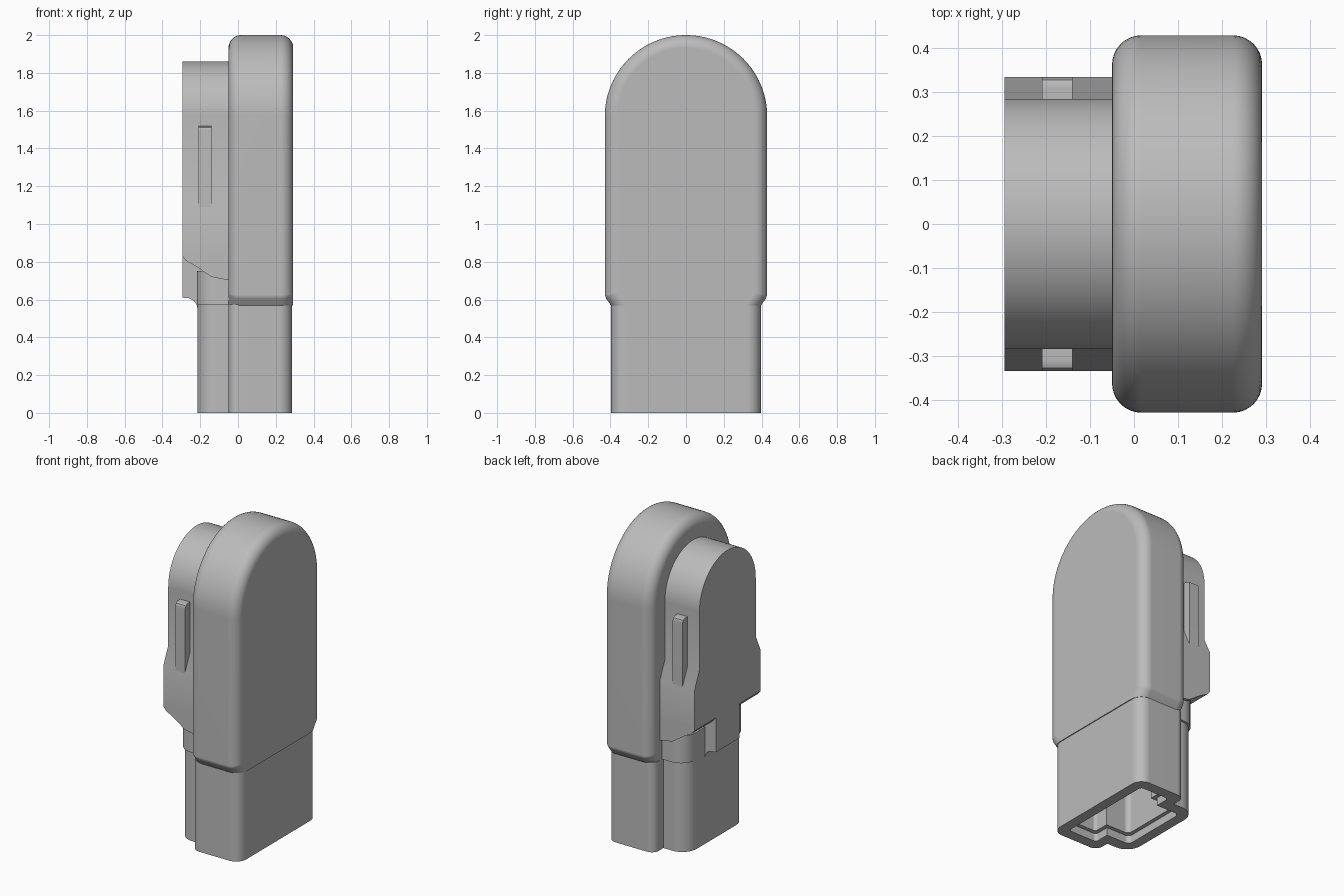
import bpy, bmesh
from math import sin, cos, pi
from mathutils import Vector

cube = bpy.data.objects.get("Cube")
if cube:
    bpy.data.objects.remove(cube, do_unlink=True)

gray = bpy.data.materials.new("plain_gray")
gray.use_nodes = True
gray.diffuse_color = (0.5, 0.5, 0.5, 1)
gray.node_tree.nodes["Principled BSDF"].inputs["Base Color"].default_value = (0.5, 0.5, 0.5, 1)


def prism(name, outline, axis, lo, hi, bevel=0, keep_below=0):
    """Extrude a 2D outline along an axis; optionally round its end rims."""
    place = {"x": lambda a, b, d: (d, a, b),
             "y": lambda a, b, d: (a, d, b),
             "z": lambda a, b, d: (a, b, d)}[axis]
    bm = bmesh.new()
    rings = [[bm.verts.new(place(a, b, d)) for a, b in outline] for d in (lo, hi)]
    n = len(outline)
    caps = [bm.faces.new(r) for r in rings]
    for i in range(n):
        j = (i + 1) % n
        bm.faces.new((rings[0][i], rings[0][j], rings[1][j], rings[1][i]))
    bmesh.ops.recalc_face_normals(bm, faces=bm.faces)
    if bevel:
        rims = [e for f in caps for e in f.edges
                if max(v.co.z for v in e.verts) > keep_below]
        bmesh.ops.bevel(bm, geom=rims, offset=bevel, offset_type="OFFSET",
                        segments=8, profile=0.5, affect="EDGES", clamp_overlap=True)
    mesh = bpy.data.meshes.new(name)
    bm.to_mesh(mesh)
    bm.free()
    mesh.materials.append(gray)
    obj = bpy.data.objects.new(name, mesh)
    bpy.context.collection.objects.link(obj)
    return obj


def arch(radius, top, lower):
    """Symmetric (y, z) outline: round top over the given right-hand points."""
    n = 48
    curve = [(radius * cos(pi * i / n), top - radius + radius * sin(pi * i / n))
             for i in range(n + 1)]
    return curve + [(-y, z) for y, z in lower] + lower[::-1]


def footprint(half, x0, x1, r0, r1):
    """(x, y) rectangle with its own corner radius at each x end."""
    pts = []
    for cx, cy, r, start in ((x1 - r1, half - r1, r1, 0), (x0 + r0, half - r0, r0, 1),
                             (x0 + r0, r0 - half, r0, 2), (x1 - r1, r1 - half, r1, 3)):
        steps = 8 if r else 0
        for i in range(steps + 1):
            a = pi / 2 * (start + (i / steps if steps else 0))
            pts.append((cx + r * cos(a), cy + r * sin(a)))
    return pts


# Large rounded head with a tapered lower edge
head = prism("head_cover",
             arch(0.43, 2.0, [(0.43, 0.625), (0.423, 0.605), (0.396, 0.568)]),
             "x", -0.05, 0.292, bevel=0.08, keep_below=0.57)

# Smaller rear block that flares out to side wings
rear = prism("rear_block",
             arch(0.285, 1.86, [(0.285, 1.2), (0.335, 1.09), (0.335, 0.83)]),
             "x", -0.295, -0.04)
underside = prism("wing_underside",
                  [(-0.295, 0.86), (-0.295, 0.83), (-0.275, 0.805), (-0.22, 0.775),
                   (-0.17, 0.74), (-0.14, 0.72), (-0.04, 0.70), (-0.04, 0.86)],
                  "y", -0.335, 0.335)
tab = prism("rear_tab",
            [(-0.295, 0.86), (-0.295, 0.61), (-0.26, 0.607), (-0.235, 0.595),
             (-0.22, 0.575), (-0.214, 0.55), (-0.18, 0.55), (-0.18, 0.86)],
            "y", -0.12, 0.12)
ribs = prism("side_ribs",
             [(0.335, 1.08), (0.335, 1.495), (0.328, 1.512), (0.31, 1.52),
              (-0.31, 1.52), (-0.328, 1.512), (-0.335, 1.495), (-0.335, 1.08)],
             "x", -0.21, -0.14)
neck = prism("rear_neck", footprint(0.315, -0.217, 0, 0.1, 0), "z", 0.575, 0.75)

# Hollow lower sleeve, front and rear halves
front_sleeve = prism("front_sleeve", footprint(0.396, -0.05, 0.286, 0.05, 0.07), "z", 0, 0.575)
rear_sleeve = prism("rear_sleeve", footprint(0.30, -0.215, 0, 0.1, 0), "z", 0, 0.575)

# Stepped socket cut up into the sleeve
cutters = []
for inset, depth in ((0, 0.05), (0.025, 0.5)):
    cutters.append(prism("front_socket_cutter",
                         footprint(0.325 - inset, 0.015 + inset, 0.22 - inset, 0.02, 0.02),
                         "z", -0.1, depth))
    cutters.append(prism("rear_socket_cutter",
                         footprint(0.225 - inset, -0.15 + inset, 0.1, 0.03, 0),
                         "z", -0.1, depth))

for sleeve in (front_sleeve, rear_sleeve):
    for cutter in cutters:
        cut = sleeve.modifiers.new("socket", "BOOLEAN")
        cut.operation = "DIFFERENCE"
        cut.solver = "EXACT"
        cut.object = cutter
    bpy.context.view_layer.objects.active = sleeve
    for name in [m.name for m in sleeve.modifiers]:
        bpy.ops.object.modifier_apply(modifier=name)
for cutter in cutters:
    bpy.data.objects.remove(cutter, do_unlink=True)

# Smooth the curves, keep the hard edges
for obj in (head, rear, underside, tab, ribs, neck, front_sleeve, rear_sleeve):
    bpy.ops.object.select_all(action="DESELECT")
    obj.select_set(True)
    bpy.context.view_layer.objects.active = obj
    bpy.ops.object.shade_smooth_by_angle()
    weighted = obj.modifiers.new("flat_face_normals", "WEIGHTED_NORMAL")
    weighted.keep_sharp = True
